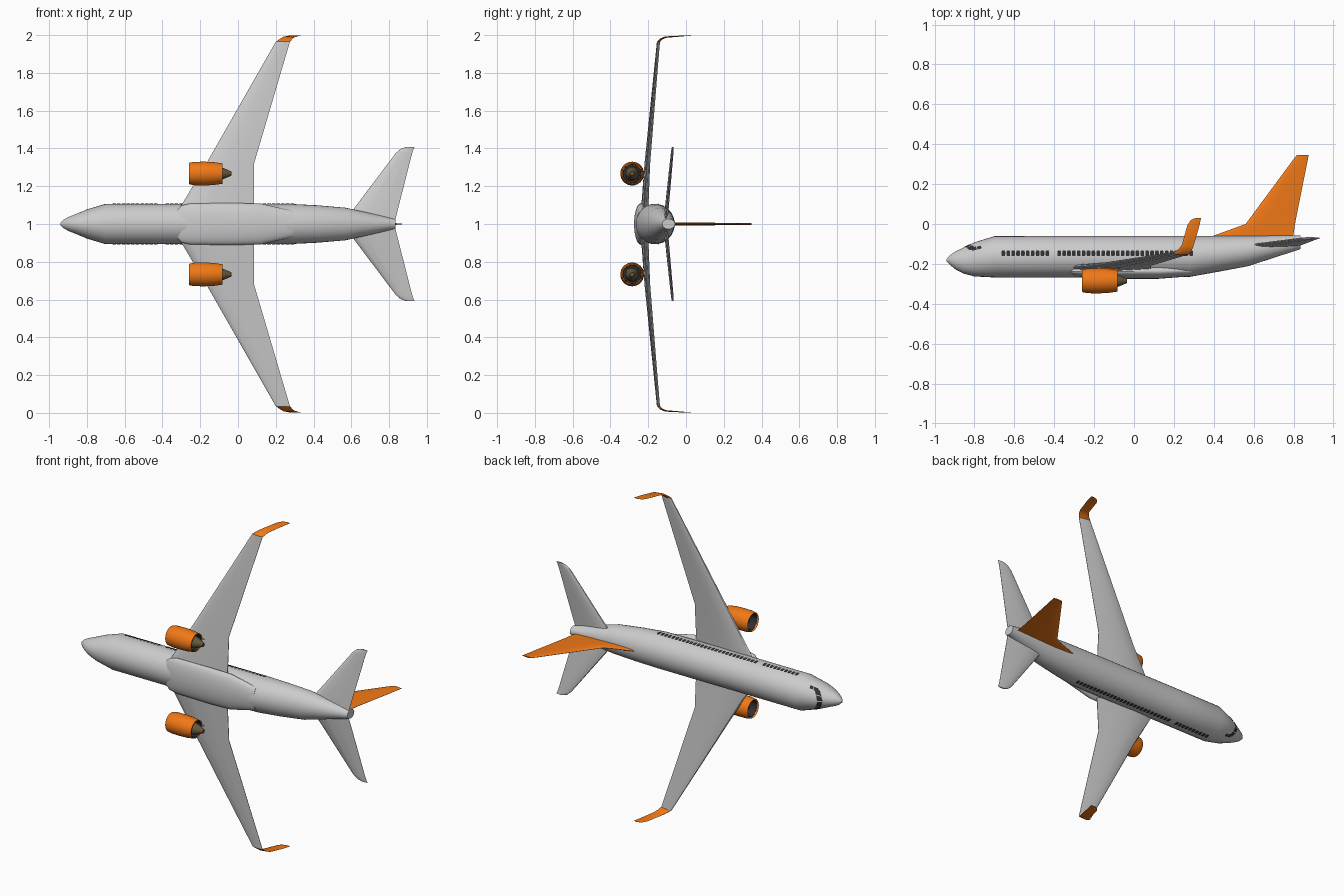
import bpy, bmesh, math
from mathutils import Vector as V

if "Cube" in bpy.data.objects:
    bpy.data.objects.remove(bpy.data.objects["Cube"])

# Aircraft lies with its nose toward -x, its top toward +y, wings along z.
# All coordinates are relative to the centre plane z = 1.

def material(name, rgb):
    m = bpy.data.materials.new(name)
    m.diffuse_color = (*rgb, 1)
    m.use_nodes = True
    m.node_tree.nodes["Principled BSDF"].inputs["Base Color"].default_value = m.diffuse_color
    return m

ORANGE = material("orange", (0.88, 0.19, 0.008))
DARK = material("dark", (0.03, 0.03, 0.035))
BRONZE = material("bronze", (0.13, 0.10, 0.045))
METAL = material("fan_grey", (0.15, 0.15, 0.16))

def finish(name, bm, mat=None, mirror=False, fix=True):
    if fix:
        bmesh.ops.recalc_face_normals(bm, faces=bm.faces)
    me = bpy.data.meshes.new(name)
    bm.to_mesh(me)
    bm.free()
    ob = bpy.data.objects.new(name, me)
    bpy.context.collection.objects.link(ob)
    ob.location.z = 1
    if mat:
        me.materials.append(mat)
    bpy.ops.object.select_all(action='DESELECT')
    ob.select_set(True)
    bpy.context.view_layer.objects.active = ob
    bpy.ops.object.shade_smooth_by_angle(angle=math.radians(32))
    if mirror:
        mod = ob.modifiers.new("mirror", 'MIRROR')
        mod.use_axis = (False, False, True)
        mod.use_mirror_merge = False
    return ob

def loft(name, rings, mat=None, mirror=False, closed=False):
    bm = bmesh.new()
    rows = [[bm.verts.new(p) for p in r] for r in rings]
    pairs = list(zip(rows, rows[1:]))
    if closed:
        pairs.append((rows[-1], rows[0]))
    else:
        bm.faces.new(rows[0])
        bm.faces.new(rows[-1])
    n = len(rows[0])
    for a, b in pairs:
        for i in range(n):
            j = (i + 1) % n
            bm.faces.new((a[i], a[j], b[j], b[i]))
    return finish(name, bm, mat, mirror)

def ring(x, top, bottom, half, cz=0, n=32):
    cy, ry = (top + bottom) / 2, (top - bottom) / 2
    return [V((x, cy + ry * math.cos(2 * math.pi * i / n),
               cz + half * math.sin(2 * math.pi * i / n))) for i in range(n)]

# fuselage: x, top, bottom, half width
BODY = [(-.94, -.176, -.186, .005), (-.925, -.158, -.203, .022), (-.895, -.138, -.228, .038),
        (-.855, -.118, -.249, .054), (-.80, -.092, -.263, .077), (-.70, -.061, -.268, .107),
        (-.40, -.06, -.268, .107), (0, -.06, -.268, .107), (.28, -.06, -.265, .106),
        (.42, -.06, -.240, .099), (.57, -.06, -.212, .086), (.70, -.058, -.170, .057),
        (.835, -.058, -.126, .027)]
loft("fuselage", [ring(*s) for s in BODY])

# belly fairing
loft("belly_fairing", [ring(*s) for s in [
    (-.325, -.225, -.25, .07), (-.30, -.212, -.263, .098), (-.25, -.203, -.27, .109),
    (-.02, -.200, -.275, .111), (.12, -.200, -.275, .108), (.29, -.205, -.262, .07)]])

# wings and tail surfaces share one airfoil section
FOIL = [(0, 0), (.02, .35), (.12, .8), (.35, 1), (.7, .6), (1, .08)]
def section(le, te, thick, normal=(0, 1, 0)):
    le, te, nn = V(le), V(te), V(normal).normalized()
    loop = FOIL + [(c, -h) for c, h in FOIL[:0:-1]]
    return [le.lerp(te, c) + nn * (thick * h) for c, h in loop]

loft("wings", [section(*s) for s in [
    ((-.335, -.218, .04), (.085, -.226, .04), .020),
    ((-.168, -.203, .32), (.085, -.208, .32), .015),
    ((.20, -.143, .965), (.275, -.152, .965), .008)]], mirror=True)

loft("winglets", [section(*s) for s in [
    ((.20, -.143, .964), (.275, -.152, .964), .0082, (0, 1, -.15)),
    ((.222, -.128, .980), (.285, -.140, .977), .006, (0, .8, -.6)),
    ((.240, -.105, .990), (.297, -.115, .988), .004, (0, .3, -1)),
    ((.268, -.005, .996), (.325, -.02, .996), .002, (0, 0, -1)),
    ((.285, .020, .997), (.333, .015, .997), .002, (0, 0, -1)),
    ((.308, .030, .998), (.336, .029, .998), .001, (0, 0, -1))]], ORANGE, True)

loft("tailplanes", [section(*s) for s in [
    ((.567, -.108, .02), (.832, -.108, .02), .011),
    ((.835, -.073, .375), (.922, -.074, .375), .007),
    ((.862, -.071, .398), (.930, -.072, .398), .006),
    ((.890, -.070, .408), (.934, -.070, .408), .004)]], mirror=True)

loft("tail_fin", [section(*s, (0, 0, 1)) for s in [
    ((.37, -.07, 0), (.795, -.07, 0), .008),
    ((.40, -.058, 0), (.80, -.05, 0), .008),
    ((.56, .0, 0), (.811, .02, 0), .008),
    ((.80, .325, 0), (.872, .325, 0), .005),
    ((.818, .347, 0), (.876, .347, 0), .004)]], ORANGE)

# engines
EY, EZ = -.285, .267
def turned(name, profile, mat, closed=False):
    loft(name, [ring(x, EY + r, EY - r, r, EZ) for x, r in profile], mat, True, closed)

turned("engine_cowls", [(-.26, .054), (-.255, .058), (-.23, .062), (-.18, .063), (-.13, .061),
                        (-.083, .054), (-.083, .050), (-.13, .051), (-.20, .049), (-.25, .049)],
       ORANGE, True)
turned("engine_ducts", [(-.252, .0485), (-.20, .0485), (-.12, .050), (-.088, .0495),
                        (-.088, .046), (-.20, .045), (-.252, .047)], DARK, True)
turned("engine_fans", [(-.205, .046), (-.195, .046)], METAL)
turned("engine_spinners", [(-.235, .002), (-.225, .010), (-.204, .017)], DARK)
turned("engine_backs", [(-.13, .049), (-.12, .049)], DARK)
turned("engine_exhaust_cones", [(-.13, .038), (-.09, .034), (-.06, .022), (-.035, .011)], BRONZE)
loft("engine_pylons", [section(*s, (0, 0, 1)) for s in [
    ((-.20, -.235, EZ), (-.09, -.235, EZ), .009),
    ((-.17, -.205, EZ), (-.04, -.205, EZ), .007)]], ORANGE, True)

# cabin windows
bm = bmesh.new()
xs = [-.655 + .0245 * i for i in range(10)] + [-.375 + .0245 * i for i in range(28)]
for x in xs:
    pts = []
    for a in range(12):
        c, s = math.cos(a * math.pi / 6), math.sin(a * math.pi / 6)
        px = x + .0095 * math.copysign(abs(c) ** .5, c)
        py = -.147 + .0145 * math.copysign(abs(s) ** .5, s)
        pts.append((px, py, .109 * math.sqrt(1 - ((py + .164) / .106) ** 2)))
    bm.faces.new([bm.verts.new(p) for p in pts])
finish("cabin_windows", bm, DARK, True, False)

# cockpit windows, laid just above the nose surface
def on_nose(x, deg):
    for a, b in zip(BODY, BODY[1:]):
        if a[0] <= x <= b[0]:
            t = (x - a[0]) / (b[0] - a[0])
            top, bot, half = (a[k] + (b[k] - a[k]) * t for k in (1, 2, 3))
            f = math.radians(deg)
            return ((x, (top + bot) / 2 + ((top - bot) / 2 + .002) * math.cos(f),
                     (half + .002) * math.sin(f)))

bm = bmesh.new()
for x0, x1, a0, a1, skew in [(-.853, -.825, 3, 27, .010), (-.842, -.812, 30, 52, .018),
                             (-.818, -.793, 44, 58, .006), (-.788, -.768, 46, 58, .004)]:
    grid = [[bm.verts.new(on_nose(x0 + (x1 - x0) * i / 3 + skew * j / 4, a0 + (a1 - a0) * j / 4))
             for j in range(5)] for i in range(4)]
    for i in range(3):
        for j in range(4):
            bm.faces.new((grid[i][j], grid[i][j + 1], grid[i + 1][j + 1], grid[i + 1][j]))
finish("cockpit_windows", bm, DARK, True, False)
